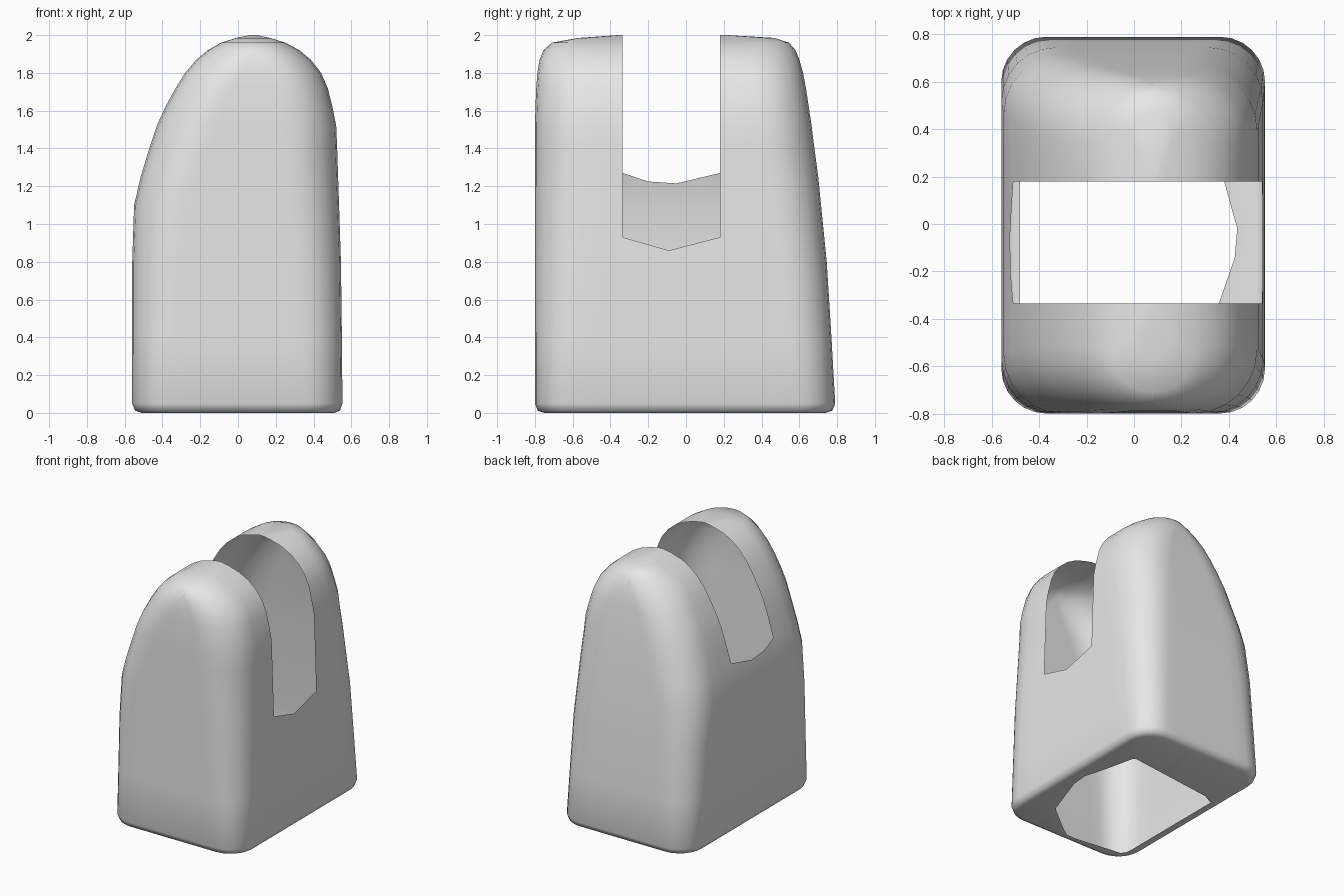
import bpy, bmesh, math
from mathutils import Vector

if "Cube" in bpy.data.objects:
    bpy.data.objects.remove(bpy.data.objects["Cube"])

# One light grey material
grey = bpy.data.materials.new("light grey")
grey.diffuse_color = (0.8, 0.8, 0.8, 1)
grey.use_nodes = True
grey.node_tree.nodes["Principled BSDF"].inputs["Base Color"].default_value = grey.diffuse_color

# Horizontal sections: z, left x, right x, front y, back y, corner radius
LEVELS = [
    (0.00, -0.51, 0.51, -0.75, 0.74, 0.16),
    (0.012, -0.545, 0.54, -0.785, 0.775, 0.18),
    (0.05, -0.56, 0.553, -0.80, 0.79, 0.19),
    (0.40, -0.56, 0.55, -0.80, 0.77, 0.21),
    (0.80, -0.56, 0.545, -0.80, 0.745, 0.23),
    (1.10, -0.55, 0.535, -0.80, 0.715, 0.25),
    (1.25, -0.515, 0.53, -0.80, 0.70, 0.26),
    (1.40, -0.47, 0.525, -0.80, 0.68, 0.27),
    (1.52, -0.43, 0.52, -0.80, 0.665, 0.27),
    (1.62, -0.385, 0.50, -0.797, 0.65, 0.27),
    (1.72, -0.33, 0.475, -0.793, 0.635, 0.27),
    (1.80, -0.28, 0.44, -0.787, 0.62, 0.27),
    (1.87, -0.22, 0.385, -0.775, 0.60, 0.26),
    (1.92, -0.16, 0.325, -0.755, 0.58, 0.24),
    (1.96, -0.09, 0.25, -0.71, 0.545, 0.165),
    (1.985, -0.01, 0.17, -0.57, 0.47, 0.085),
    (2.00, 0.06, 0.10, -0.36, 0.22, 0.018),
]
ARC = 6    # steps in each rounded corner
SIDE = 8   # steps along each side


def section(z, xl, xr, yf, yb, r):
    """Rounded rectangle, anticlockwise."""
    corners = [(xr - r, yf + r, -90), (xr - r, yb - r, 0),
               (xl + r, yb - r, 90), (xl + r, yf + r, 180)]
    arcs = [[Vector((cx + r * math.cos(math.radians(a + 90 * i / ARC)),
                     cy + r * math.sin(math.radians(a + 90 * i / ARC)), z))
             for i in range(ARC + 1)] for cx, cy, a in corners]
    pts = []
    for k in range(4):
        pts += arcs[k]
        p, q = arcs[k][-1], arcs[(k + 1) % 4][0]
        pts += [p.lerp(q, i / SIDE) for i in range(1, SIDE)]
    return pts


# Outline of the opening in the underside
HOLE = [(0.45, -0.07), (0.38, 0.18), (0.33, 0.40), (-0.48, 0.30),
        (-0.48, -0.68), (0.0, -0.74), (0.30, -0.50), (0.36, -0.33)]
CENTRE = Vector((0, -0.1))


def hole_point(p):
    """Where the line from the centre towards p meets the opening."""
    d = Vector((p.x, p.y)) - CENTRE
    best = 0.97
    for i, a in enumerate(HOLE):
        a = Vector(a) - CENTRE
        e = Vector(HOLE[(i + 1) % len(HOLE)]) - CENTRE - a
        det = d.cross(e)
        if abs(det) > 1e-9:
            t, s = a.cross(e) / det, a.cross(d) / det
            if t > 0 and -1e-6 <= s <= 1 + 1e-6:
                best = min(best, t)
    h = CENTRE + d * best
    return Vector((h.x, h.y, 0.002))


# Hollow shell: underside rim, walls and rounded crest
rings = [section(*lv) for lv in LEVELS]
rings.insert(0, [hole_point(p) for p in rings[0]])
bm = bmesh.new()
rows = [[bm.verts.new(p) for p in ring] for ring in rings]
n = len(rows[0])
for low, high in zip(rows, rows[1:]):
    for i in range(n):
        j = (i + 1) % n
        bm.faces.new((low[i], low[j], high[j], high[i]))
bm.faces.new(rows[-1])


def cut(faces, co, no):
    geom = set(faces)
    for f in faces:
        geom.update(f.edges)
        geom.update(f.verts)
    bmesh.ops.bisect_plane(bm, geom=list(geom), dist=1e-5,
                           plane_co=co, plane_no=no)


# Slot across the body, with a lower floor on the right than on the left
FLOORS = {1: [(-0.335, 0.93), (-0.09, 0.86), (0.18, 0.93)],
          -1: [(-0.335, 1.27), (-0.2, 1.225), (-0.05, 1.215), (0.18, 1.27)]}
for y in sorted({p[0] for f in FLOORS.values() for p in f}):
    cut(list(bm.faces), (0, y, 0), (0, 1, 0))
cut(list(bm.faces), (0.08, 0, 0), (1, 0, 0))
for side, floor in FLOORS.items():
    for (y0, z0), (y1, z1) in zip(floor, floor[1:]):
        def strip():
            out = []
            for f in bm.faces:
                c = f.calc_center_median()
                if y0 < c.y < y1 and (c.x - 0.08) * side > 0 and c.z > 0.1:
                    out.append(f)
            return out
        cut(strip(), (0, y0, z0), (0, z0 - z1, y1 - y0))
        gone = []
        for f in strip():
            c = f.calc_center_median()
            if c.z > z0 + (z1 - z0) * (c.y - y0) / (y1 - y0):
                gone.append(f)
        bmesh.ops.delete(bm, geom=gone, context='FACES')

bmesh.ops.recalc_face_normals(bm, faces=bm.faces)
mesh = bpy.data.meshes.new("slotted_shell")
bm.to_mesh(mesh)
bm.free()
mesh.materials.append(grey)
shell = bpy.data.objects.new("slotted_shell", mesh)
bpy.context.collection.objects.link(shell)
bpy.context.view_layer.objects.active = shell
shell.select_set(True)
bpy.ops.object.shade_smooth_by_angle(angle=math.radians(60))
